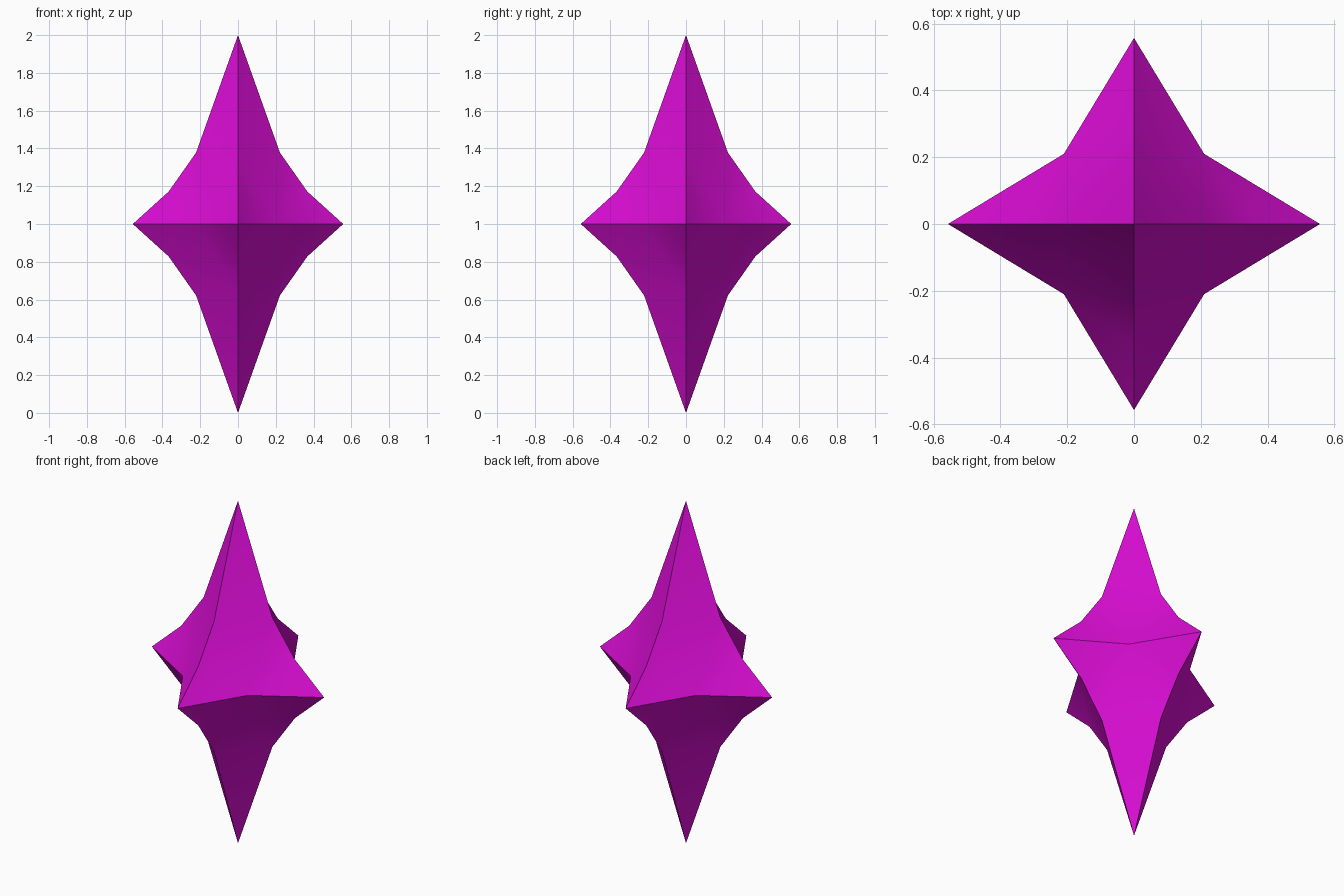
import bpy
import bmesh
import math
from mathutils import Matrix

cube = bpy.data.objects.get("Cube")
if cube:
    bpy.data.objects.remove(cube, do_unlink=True)

# Colour
magenta = bpy.data.materials.new("magenta")
magenta.use_nodes = True
colour = (0.70, 0.004, 0.66, 1)
magenta.diffuse_color = colour
magenta.node_tree.nodes["Principled BSDF"].inputs["Base Color"].default_value = colour

# One eighth of the star: concave ridges between three spike tips
points = {
    "top": (0, 0, 1),
    "side": (0.557, 0, 0),
    "side_low": (0.367, 0, 0.172),
    "side_high": (0.222, 0, 0.378),
    "back": (0, 0.557, 0),
    "back_low": (0, 0.367, 0.172),
    "back_high": (0, 0.222, 0.378),
    "waist": (0.21, 0.21, 0),
}
panels = [
    ("top", "side_high", "back_high"),
    ("side_high", "waist", "back_high"),
    ("side_high", "side_low", "waist"),
    ("side_low", "side", "waist"),
    ("back_high", "waist", "back_low"),
    ("back_low", "waist", "back"),
]
bm = bmesh.new()
verts = {name: bm.verts.new(co) for name, co in points.items()}
for panel in panels:
    bm.faces.new([verts[name] for name in panel])

# Mirror the eighth across all three planes
for axis in "XYZ":
    bmesh.ops.mirror(bm, geom=bm.verts[:] + bm.edges[:] + bm.faces[:],
                     matrix=Matrix.Identity(4), merge_dist=0.0001, axis=axis)
bmesh.ops.remove_doubles(bm, verts=bm.verts[:], dist=0.0001)
bmesh.ops.recalc_face_normals(bm, faces=bm.faces[:])

mesh = bpy.data.meshes.new("star_crystal")
bm.to_mesh(mesh)
bm.free()
mesh.materials.append(magenta)
star = bpy.data.objects.new("star_crystal", mesh)
star.location.z = 1
bpy.context.collection.objects.link(star)

# Smooth panels with sharp ridges
bpy.ops.object.select_all(action="DESELECT")
star.select_set(True)
bpy.context.view_layer.objects.active = star
bpy.ops.object.shade_smooth_by_angle(angle=math.radians(30))
